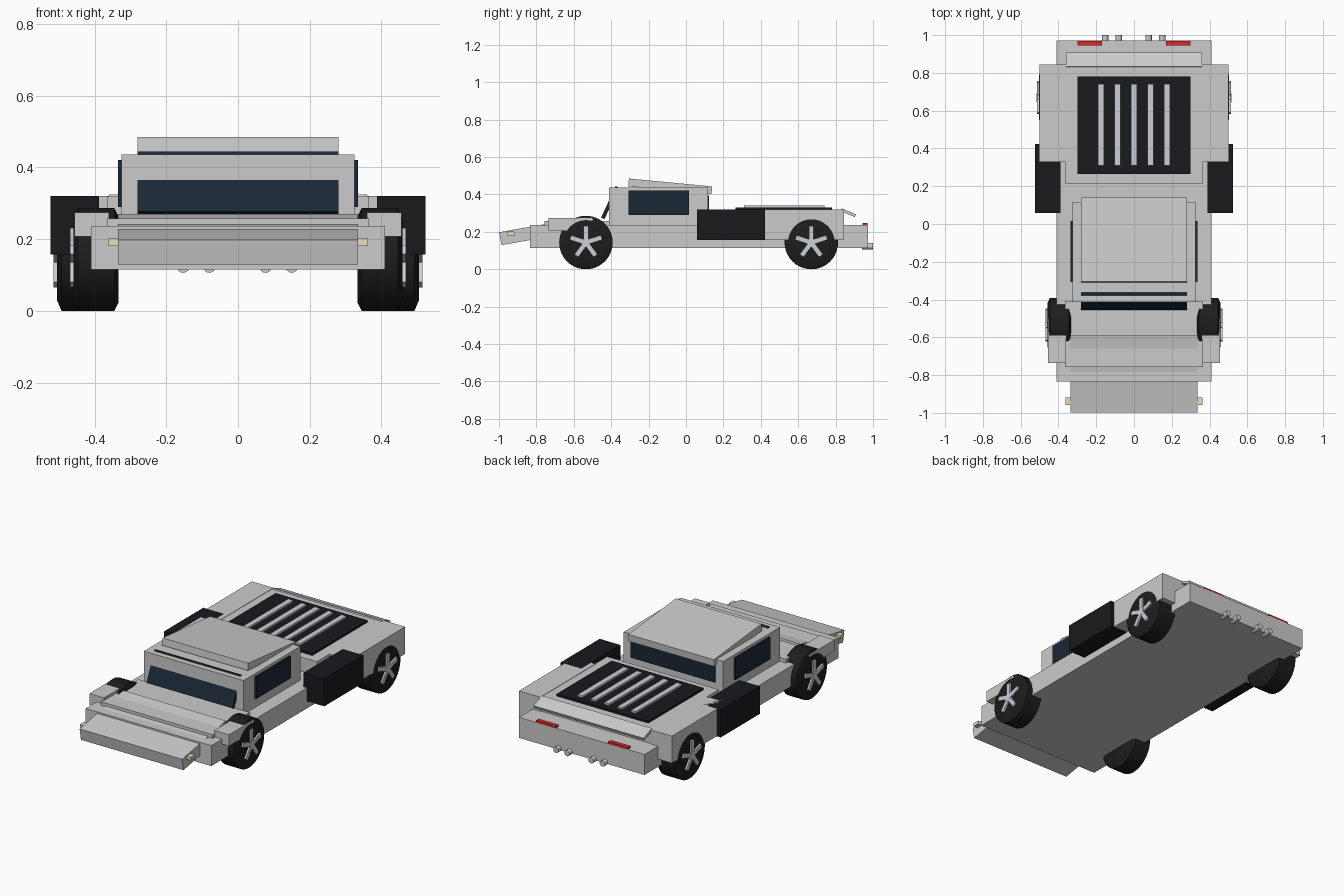
import bpy, bmesh
from math import radians, pi, sin, cos
from mathutils import Matrix

if "Cube" in bpy.data.objects:
    bpy.data.objects.remove(bpy.data.objects["Cube"])


def material(name, rgb):
    m = bpy.data.materials.new(name)
    m.diffuse_color = (*rgb, 1)
    m.use_nodes = True
    m.node_tree.nodes["Principled BSDF"].inputs["Base Color"].default_value = m.diffuse_color
    return m


BLACK = material("black_trim", (0.009, 0.01, 0.012))
RUBBER = material("rubber", (0.012, 0.012, 0.012))
GLASS = material("dark_glass", (0.01, 0.02, 0.035))
SILVER = material("silver", (0.6, 0.62, 0.68))
RED = material("red_lamp", (0.75, 0.02, 0.02))
CREAM = material("cream_lamp", (0.8, 0.74, 0.5))


def finish(name, bm, mat):
    bmesh.ops.recalc_face_normals(bm, faces=bm.faces)
    me = bpy.data.meshes.new(name)
    bm.to_mesh(me)
    bm.free()
    ob = bpy.data.objects.new(name, me)
    bpy.context.collection.objects.link(ob)
    if mat:
        me.materials.append(mat)
    return ob


def slab(name, centre, size, mat=None, tilt=0):
    """Box by centre and size, tilted about the x axis."""
    bm = bmesh.new()
    bmesh.ops.create_cube(bm, size=1, matrix=Matrix.Diagonal((*size, 1)))
    ob = finish(name, bm, mat)
    ob.location = centre
    ob.rotation_euler.x = radians(tilt)
    return ob


def box(name, x, y, z, mat=None):
    """Box by its (min, max) ranges."""
    r = (x, y, z)
    return slab(name, [(a + b) / 2 for a, b in r], [b - a for a, b in r], mat)


def pair(name, x, y, z, mat=None):
    box(name + "_right", x, y, z, mat)
    box(name + "_left", (-x[1], -x[0]), y, z, mat)


def lathe(name, profile, n, mat):
    """Closed solid around the x axis from (x, radius) points."""
    bm = bmesh.new()
    rings = [[bm.verts.new((x, r * sin(2 * pi * i / n), r * cos(2 * pi * i / n)))
              for i in range(n)] for x, r in profile]
    for a, b in zip(rings, rings[1:]):
        for i in range(n):
            j = (i + 1) % n
            bm.faces.new((a[i], a[j], b[j], b[i]))
    bm.faces.new(rings[0])
    bm.faces.new(rings[-1])
    ob = finish(name, bm, mat)
    bpy.context.view_layer.objects.active = ob
    ob.select_set(True)
    bpy.ops.object.shade_smooth_by_angle(angle=radians(30))
    ob.select_set(False)
    return ob


def wheel(name, side, inner, outer, y):
    # chamfered tyre
    R, s = 0.143, side
    tyre = lathe(name + "_tyre", [(s * inner, 0.12), (s * (inner + 0.012), R),
                                  (s * (outer - 0.012), R), (s * outer, 0.115)], 40, RUBBER)
    tyre.location = (0, y, R)
    # five spokes and a hub
    bm = bmesh.new()
    for k in range(5):
        m = (Matrix.Rotation(2 * pi * k / 5, 4, 'X')
             @ Matrix.Translation((s * (outer + 0.002), 0, 0.05))
             @ Matrix.Diagonal((0.016, 0.026, 0.075, 1)))
        bmesh.ops.create_cube(bm, size=1, matrix=m)
    bmesh.ops.create_cone(bm, cap_ends=True, segments=16, radius1=0.024, radius2=0.024,
                          depth=0.02, matrix=Matrix.Translation((s * (outer + 0.001), 0, 0))
                          @ Matrix.Rotation(pi / 2, 4, 'Y'))
    finish(name + "_spokes", bm, SILVER).location = (0, y, R)


# body
box("lower_body", (-0.41, 0.41), (-0.835, 0.972), (0.115, 0.236))
slab("sloped_nose", (0, -0.789, 0.1995), (0.67, 0.414, 0.07), tilt=10)
box("front_hood", (-0.365, 0.365), (-0.757, -0.41), (0.2, 0.258))
pair("front_fender", (0.36, 0.456), (-0.735, -0.5), (0.207, 0.274))
box("rear_deck", (-0.365, 0.365), (0.215, 0.84), (0.2, 0.318))
pair("rear_fender", (0.36, 0.5), (0.33, 0.845), (0.16, 0.32))
slab("rear_spoiler", (0, 0.868, 0.302), (0.72, 0.082, 0.016), tilt=-22)
pair("side_intake", (0.388, 0.523), (0.058, 0.423), (0.157, 0.32), BLACK)

# cabin
box("cabin", (-0.325, 0.325), (-0.413, 0.117), (0.22, 0.436))
slab("roof_panel", (0, -0.0845, 0.443), (0.56, 0.447, 0.042), tilt=-5.4)
slab("windshield", (0, -0.406, 0.356), (0.56, 0.02, 0.185), GLASS, tilt=-25)
pair("side_window", (0.315, 0.335), (-0.308, 0.016), (0.29, 0.42), GLASS)
box("rear_window", (-0.275, 0.275), (0.105, 0.123), (0.3, 0.395), GLASS)

# engine cover with slats
box("engine_cover", (-0.3, 0.3), (0.265, 0.78), (0.3, 0.33), BLACK)
for i in range(5):
    x = (i - 2) * 0.087
    box(f"cover_slat_{i + 1}", (x - 0.016, x + 0.016), (0.31, 0.74), (0.32, 0.341), SILVER)

# lamps
pair("headlight", (0.325, 0.363), (-0.957, -0.918), (0.181, 0.201), CREAM)
pair("tail_light", (0.17, 0.3), (0.945, 0.97), (0.225, 0.247), RED)

# exhaust pipes
for i, x in enumerate((-0.153, -0.08, 0.077, 0.15)):
    pipe = lathe(f"exhaust_{i + 1}", [(-0.03, 0.017), (0.03, 0.017)], 16, None)
    pipe.rotation_euler.z = pi / 2
    pipe.location = (x, 0.97, 0.123)

# wheels
for label, s in (("right", 1), ("left", -1)):
    wheel("front_wheel_" + label, s, 0.333, 0.458, -0.535)
    wheel("rear_wheel_" + label, s, 0.37, 0.504, 0.67)
